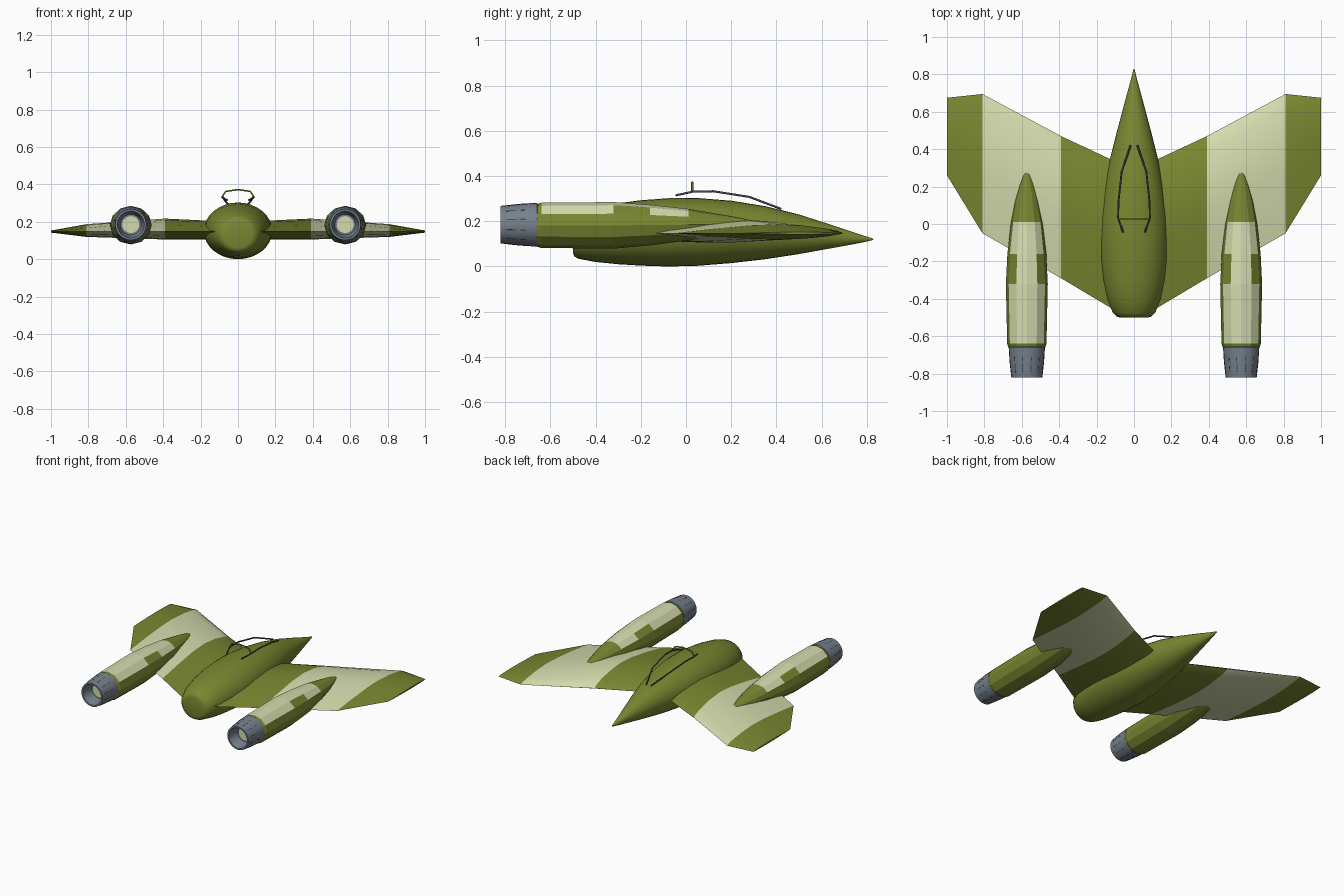
import bpy, bmesh
from math import sin, cos, pi, radians

cube = bpy.data.objects.get("Cube")
if cube:
    bpy.data.objects.remove(cube, do_unlink=True)


def material(name, rgb):
    m = bpy.data.materials.new(name)
    m.use_nodes = True
    m.diffuse_color = (*rgb, 1)
    m.node_tree.nodes["Principled BSDF"].inputs["Base Color"].default_value = (*rgb, 1)
    return m


GREEN = material("olive green", (0.19, 0.24, 0.03))
PALE = material("pale cream green", (0.66, 0.71, 0.42))
GREY = material("steel grey", (0.18, 0.22, 0.26))
DARK = material("dark frame grey", (0.06, 0.065, 0.09))


def ring(x, y, z, rx, rz, n):
    """Elliptical cross-section facing along y."""
    return [(x + rx * cos(2 * pi * i / n), y, z + rz * sin(2 * pi * i / n)) for i in range(n)]


def add_mirror(obj):
    mod = obj.modifiers.new("Mirror", "MIRROR")
    mod.use_axis = (True, False, False)
    mod.use_mirror_merge = False


def loft(name, rings, mats, rule=None, smooth=None, mirror=False):
    """Skin a row of equal sections and cap both ends."""
    bm = bmesh.new()
    rows = [[bm.verts.new(p) for p in r] for r in rings]
    n = len(rows[0])
    for a, b in zip(rows, rows[1:]):
        for i in range(n):
            j = (i + 1) % n
            bm.faces.new((a[i], a[j], b[j], b[i]))
    bm.faces.new(rows[0])
    bm.faces.new(rows[-1])
    bmesh.ops.recalc_face_normals(bm, faces=bm.faces)
    if rule:
        for f in bm.faces:
            f.material_index = rule(f.calc_center_median())
    me = bpy.data.meshes.new(name)
    bm.to_mesh(me)
    bm.free()
    for m in mats:
        me.materials.append(m)
    obj = bpy.data.objects.new(name, me)
    bpy.context.collection.objects.link(obj)
    if smooth:
        bpy.ops.object.select_all(action="DESELECT")
        obj.select_set(True)
        bpy.context.view_layer.objects.active = obj
        bpy.ops.object.shade_smooth_by_angle(angle=radians(smooth))
    if mirror:
        add_mirror(obj)
    return obj


# Fuselage: y, half width, bottom, top
hull = [(-0.5, 0.075, 0.06, 0.2), (-0.495, 0.093, 0.045, 0.215), (-0.475, 0.113, 0.034, 0.232),
        (-0.4, 0.143, 0.02, 0.26), (-0.3, 0.165, 0.01, 0.28), (-0.2, 0.178, 0.004, 0.293),
        (-0.08, 0.183, 0, 0.302), (0.05, 0.178, 0.003, 0.303), (0.2, 0.158, 0.015, 0.291),
        (0.35, 0.128, 0.032, 0.267), (0.5, 0.09, 0.055, 0.23), (0.65, 0.05, 0.082, 0.182),
        (0.76, 0.02, 0.102, 0.145), (0.82, 0.005, 0.115, 0.126), (0.83, 0.001, 0.12, 0.122)]
loft("fuselage", [ring(0, y, (a + b) / 2, w, (b - a) / 2, 32) for y, w, a, b in hull],
     [GREEN], smooth=50)

# Wings: x, leading edge, trailing edge, rise above and drop below the edge line
stations = [(0.08, 0.325, -0.475, 0.055, 0.04), (0.39, 0.47, -0.29, 0.07, 0.042),
            (0.81, 0.695, -0.05, 0.04, 0.028), (1.0, 0.675, 0.26, 0.006, 0.005)]
airfoil = [(0.03, 0.25), (0.1, 0.52), (0.22, 0.82), (0.38, 1), (0.55, 0.88), (0.78, 0.48)]


def wing_section(x, lead, trail, up, down):
    def at(t, h):
        return (x, lead + (trail - lead) * t, 0.147 + h)
    return ([at(0, 0)] + [at(t, h * up) for t, h in airfoil] + [at(1, 0)]
            + [at(t, -h * down) for t, h in reversed(airfoil)])


loft("wing", [wing_section(*s) for s in stations], [GREEN, PALE],
     rule=lambda c: int(0.39 < c.x < 0.81), smooth=35, mirror=True)

# Engine pods: y, half width, half height, centre height
EX, EZ = 0.573, 0.182
pod = [(-0.69, 0.088, 0.086, EZ), (-0.64, 0.105, 0.1, EZ), (-0.32, 0.112, 0.103, EZ),
       (-0.16, 0.104, 0.09, 0.183), (0.01, 0.084, 0.07, 0.185), (0.12, 0.063, 0.049, 0.187),
       (0.2, 0.042, 0.033, 0.19), (0.26, 0.02, 0.016, 0.195), (0.28, 0.005, 0.004, 0.197)]


def pod_stripe(c):
    half = 0.075 if -0.64 < c.y < -0.32 else 0.05
    height = 0.215 if c.y < -0.32 else 0.235
    return int(-0.64 < c.y < 0.01 and abs(c.x - EX) < half + 0.015 and c.z > height)


loft("engine_pod", [ring(EX, y, z, w, h, 12) for y, w, h, z in pod], [GREEN, PALE],
     rule=pod_stripe, mirror=True)

# Exhaust nozzles with hollow mouths and pale cores
nozzle = [(-0.65, 0.085), (-0.66, 0.097), (-0.74, 0.092), (-0.82, 0.083), (-0.82, 0.072),
          (-0.74, 0.055), (-0.74, 0.044)]
loft("exhaust_nozzle", [ring(EX, y, EZ + 0.003, r, r, 24) for y, r in nozzle], [GREY],
     smooth=30, mirror=True)
loft("exhaust_core", [ring(EX, y, EZ + 0.003, 0.045, 0.045, 24) for y in (-0.735, -0.745)],
     [PALE], smooth=30, mirror=True)

# Thin dark slots around each nozzle
for k in range(12):
    a = 2 * pi * (k + 0.5) / 12
    rows = []
    for y, r in ((-0.795, 0.0855), (-0.71, 0.0935)):
        rows.append([(EX + (r + d) * cos(a + s), y, EZ + 0.003 + (r + d) * sin(a + s))
                     for d, s in ((-0.003, -0.03), (0.001, -0.03), (0.001, 0.03), (-0.003, 0.03))])
    loft("nozzle_slot", rows, [DARK], mirror=True)


# Open cockpit frame from thin rods
def rod(name, points, radius, mat, mirror=False):
    cu = bpy.data.curves.new(name, "CURVE")
    cu.dimensions = "3D"
    cu.bevel_depth = radius
    cu.bevel_resolution = 1
    cu.use_fill_caps = True
    sp = cu.splines.new("POLY")
    sp.points.add(len(points) - 1)
    for p, co in zip(sp.points, points):
        p.co = (*co, 1)
    cu.materials.append(mat)
    obj = bpy.data.objects.new(name, cu)
    bpy.context.collection.objects.link(obj)
    if mirror:
        add_mirror(obj)


rod("cockpit_side_rail", [(0.018, 0.42, 0.255), (0.066, 0.28, 0.308), (0.083, 0.12, 0.333),
                          (0.085, 0.03, 0.331), (0.058, -0.045, 0.315)], 0.005, DARK, True)
hoop = [(0.085, 0.333), (0.066, 0.362), (0, 0.372), (-0.066, 0.362), (-0.085, 0.333)]
rod("cockpit_hoop", [(x, 0.028, z) for x, z in hoop], 0.005, GREEN)
